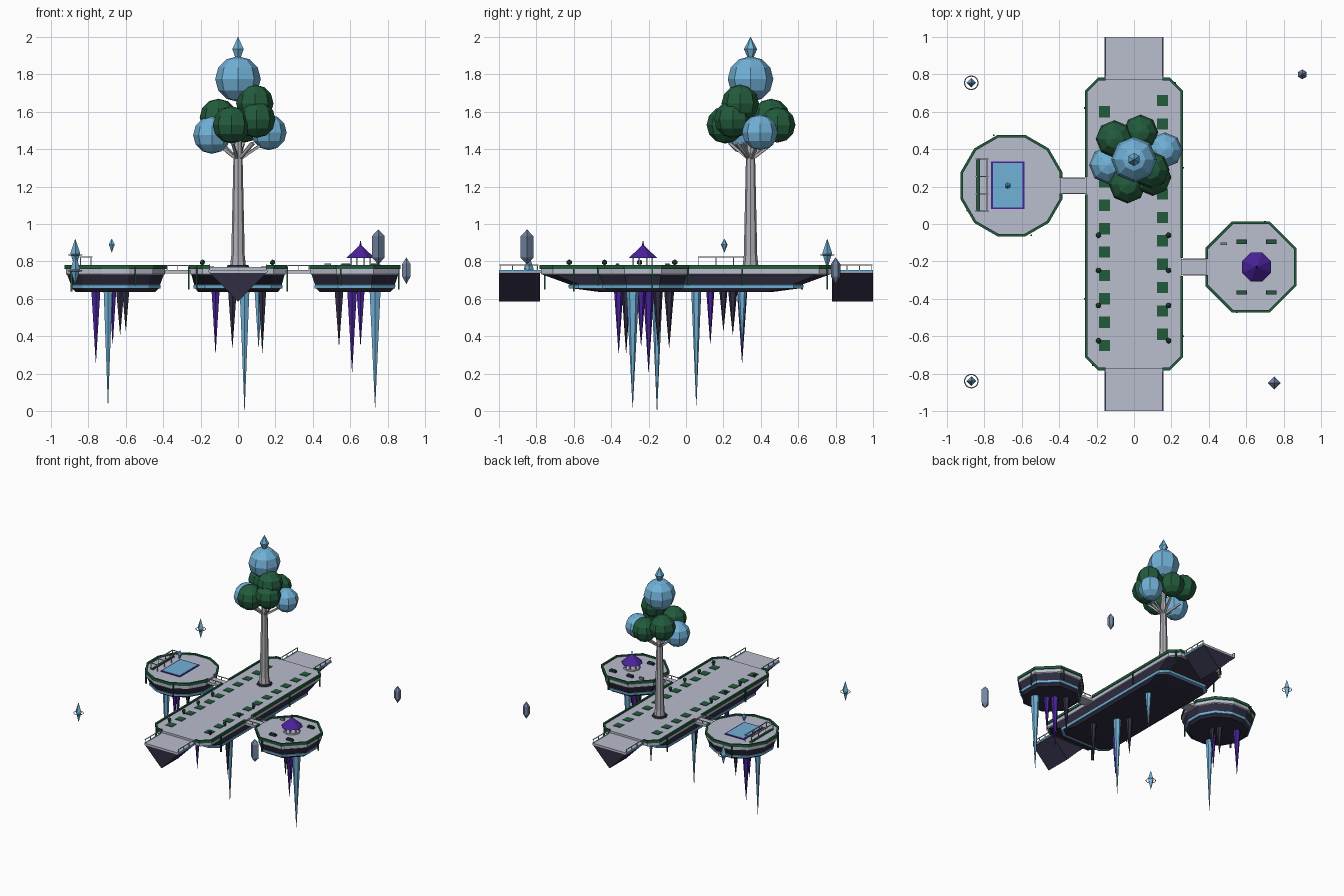
import bpy, bmesh, math
from mathutils import Vector, Matrix

cube = bpy.data.objects.get("Cube")
if cube:
    bpy.data.objects.remove(cube)


def material(name, r, g, b):
    m = bpy.data.materials.new(name)
    m.use_nodes = True
    m.diffuse_color = (r, g, b, 1)
    m.node_tree.nodes["Principled BSDF"].inputs["Base Color"].default_value = (r, g, b, 1)
    return m


STONE = material("pale stone", .49, .51, .61)
ROCK = material("dark rock", .03, .027, .055)
SKY = material("sky blue", .165, .44, .68)
GREEN = material("leaf green", .016, .105, .045)
PURPLE = material("violet", .07, .016, .32)
BARK = material("pale bark", .45, .44, .48)
SLATE = material("slate blue", .17, .24, .36)


def finish(name, bm, *mats):
    bmesh.ops.recalc_face_normals(bm, faces=bm.faces)
    mesh = bpy.data.meshes.new(name)
    bm.to_mesh(mesh)
    bm.free()
    for m in mats:
        mesh.materials.append(m)
    ob = bpy.data.objects.new(name, mesh)
    bpy.context.collection.objects.link(ob)
    return ob


def box(bm, x, y, z, sx, sy, sz):
    mat = Matrix.Translation((x, y, z)) @ Matrix.Diagonal((sx, sy, sz, 1))
    bmesh.ops.create_cube(bm, size=1, matrix=mat)


def bar(bm, p, q, w, h=None):
    p, q = Vector(p), Vector(q)
    d = q - p
    mat = Matrix.Translation((p + q) / 2) @ d.to_track_quat('X', 'Z').to_matrix().to_4x4()
    bmesh.ops.create_cube(bm, size=1, matrix=mat @ Matrix.Diagonal((d.length + w * .4, w, h or w, 1)))


def spindle(bm, x, y, profile, sides=6, turn=0):
    """Stack of cone sections from (z, radius) pairs, bottom to top."""
    for i, ((z1, r1), (z2, r2)) in enumerate(zip(profile, profile[1:])):
        mat = Matrix.Translation((x, y, (z1 + z2) / 2)) @ Matrix.Rotation(turn, 4, 'Z')
        bmesh.ops.create_cone(bm, segments=sides, radius1=r1, radius2=r2, depth=z2 - z1,
                              cap_ends=(i == 0 or i == len(profile) - 2), matrix=mat)
    bmesh.ops.remove_doubles(bm, verts=bm.verts, dist=1e-5)


def platform(name, outline, cx, cy, shrink_x, shrink_y):
    """Layered floating slab: stone deck, rock flank, blue band, tapered rock keel."""
    mx, my = (shrink_x + 1) / 2, (shrink_y + 1) / 2
    lx, ly = mx * .97, my * .97
    layers = [(.77, 1, 1), (.732, 1, 1), (.728, .975, .985), (.676, mx, my),
              (.674, mx + .012, my + .012), (.656, mx + .008, my + .008),
              (.655, lx, ly), (.637, shrink_x, shrink_y)]
    bm = bmesh.new()
    rings = [[bm.verts.new((cx + x * sx, cy + y * sy, z)) for x, y in outline]
             for z, sx, sy in layers]
    colour = [0, 0, 1, 2, 2, 2, 1]
    for a, b, c in zip(rings, rings[1:], colour):
        for i in range(len(outline)):
            j = (i + 1) % len(outline)
            bm.faces.new((a[i], a[j], b[j], b[i])).material_index = c
    bm.faces.new(rings[0])
    bm.faces.new(rings[-1]).material_index = 1
    finish(name, bm, STONE, ROCK, SKY)


def rim(name, paths):
    bm = bmesh.new()
    for path in paths:
        for a, b in zip(path, path[1:]):
            bar(bm, (*a, .77), (*b, .77), .014, .022)
    finish(name, bm, GREEN)


def polygon(n, apothem):
    r = apothem / math.cos(math.pi / n)
    return [(r * math.cos((i + .5) * math.tau / n), r * math.sin((i + .5) * math.tau / n))
            for i in range(n)]


# Main platform with hedge edging, open at the bridges
quarter = [(.255, .71), (.19, .775)]
main = quarter + [(-x, y) for x, y in reversed(quarter)]
main += [(-x, -y) for x, y in main]
platform("main_platform", main, 0, 0, .84, .6)
gaps = {1: -.23, -1: .205}
rim("main_hedge", [[(s * .155, e * .775), (s * .19, e * .775), (s * .255, e * .71),
                    (s * .255, gaps[s] + e * .05)] for s in (1, -1) for e in (1, -1)])

# Round islands and the bridges joining them
for name, n, apo, cx, cy, s in (("pool_island", 12, .265, -.655, .205, 1),
                                ("pavilion_island", 8, .237, .625, -.23, -1)):
    pts = polygon(n, apo)
    platform(name, pts, cx, cy, .8, .8)
    loop = [(cx + s * x, cy + s * y) for x, y in pts]
    rim(name + "_hedge", [[(cx + s * apo, cy + s * .045)] + loop + [(cx + s * apo, cy - s * .045)]])
    mid = -s * .322
    bm = bmesh.new()
    box(bm, mid, cy, .745, .15, .088, .02)
    for side in (-1, 1):
        y = cy + side * .042
        bar(bm, (mid - .06, y, .778), (mid + .06, y, .778), .005)
        for k in (-1, 0, 1):
            box(bm, mid + k * .058, y, .765, .005, .005, .03)
    finish(name + "_bridge", bm, STONE)

# End ramps: deck, wedge keel, blue edge strips and railings
for name, e in (("front", -1), ("back", 1)):
    bm = bmesh.new()
    box(bm, 0, e * .885, .745, .31, .23, .016)
    finish(name + "_ramp_deck", bm, STONE)
    bm = bmesh.new()
    ends = [[bm.verts.new((x, y, z)) for x, z in ((-.15, .738), (.15, .738), (0, .585))]
            for y in (e * .78, e)]
    for ring in ends:
        bm.faces.new(ring)
    for i in range(3):
        j = (i + 1) % 3
        bm.faces.new((ends[0][i], ends[0][j], ends[1][j], ends[1][i]))
    finish(name + "_ramp_keel", bm, ROCK)
    rails, strips = bmesh.new(), bmesh.new()
    for x in (-.153, .153):
        box(strips, x, e * .89, .749, .008, .218, .012)
        bar(rails, (x, e * .79, .78), (x, e * .995, .78), .005)
        for k in range(4):
            box(rails, x, e * (.795 + k * .066), .765, .005, .005, .03)
    finish(name + "_ramp_strips", strips, SKY)
    finish(name + "_ramp_rails", rails, STONE)

# Lawn tiles along both sides of the walk
bm = bmesh.new()
for x, start in ((-.157, -.65), (.153, -.59)):
    for i in range(11):
        box(bm, x, start + i * .125, .771, .06, .06, .006)
finish("lawn_tiles", bm, GREEN)

# Small round shrubs on stems
shrubs, stems = bmesh.new(), bmesh.new()
for x in (-.19, .185):
    for i in range(4):
        y = -.06 - i * .188
        box(stems, x, y, .775, .01, .01, .03)
        bmesh.ops.create_icosphere(shrubs, subdivisions=1, radius=.016,
                                   matrix=Matrix.Translation((x, y, .795)))
finish("shrubs", shrubs, GREEN)
finish("shrub_stems", stems, ROCK)

# Vines hanging over the edges
bm = bmesh.new()
for x, y, drop in ((-.264, .62, .12), (-.264, -.4, .1), (.264, -.6, .13), (.264, .3, .1),
                   (-.22, -.755, .12), (.22, .755, .12), (-.89, .07, .13), (-.55, -.06, .1),
                   (-.75, .475, .1), (.86, -.18, .12), (.55, -.472, .1), (.7, .012, .1)):
    box(bm, x, y, .77 - drop / 2, .009, .009, drop)
finish("hanging_vines", bm, GREEN)

# Hanging spikes under every platform: x, y, tip height, radius
spikes = {
    "blue": (SKY, [(-.695, .055, .03, .027), (.035, -.155, 0, .03), (.11, .3, .34, .025),
                   (.733, -.285, .02, .034)]),
    "violet": (PURPLE, [(-.76, .3, .26, .028), (-.67, .13, .36, .022), (-.12, -.36, .31, .025),
                        (.655, -.24, .35, .025), (.61, -.2, .21, .03)]),
    "rock": (ROCK, [(-.63, .25, .41, .025), (-.6, .2, .43, .022), (-.03, -.09, .34, .027),
                    (.13, -.32, .31, .024), (.54, -.15, .35, .027)])}
for name, (mat, items) in spikes.items():
    bm = bmesh.new()
    for x, y, tip, r in items:
        spindle(bm, x, y, [(tip, .001), (.648, r)])
    finish(name + "_spikes", bm, mat)

# Great tree: planter ring, trunk, branches, faceted foliage
TY = .345
bm = bmesh.new()
spindle(bm, 0, TY, [(.765, .062), (.782, .055)], 8)
finish("tree_planter", bm, ROCK)
bm = bmesh.new()
spindle(bm, 0, TY, [(.77, .043), (.83, .036), (1.38, .024), (1.6, .015)], 8)
foliage = {
    "green": (GREEN, [(-.035, .21, 1.53, .1), (.1, .25, 1.56, .1), (.09, .29, 1.645, .1),
                      (-.105, .455, 1.57, .1), (.035, .49, 1.53, .095)]),
    "blue": (SKY, [(-.14, .315, 1.475, .1), (.165, .395, 1.49, .095), (0, TY, 1.775, .122)])}
for name, (mat, balls) in foliage.items():
    leaf = bmesh.new()
    for x, y, z, r in balls:
        bmesh.ops.create_uvsphere(leaf, u_segments=8, v_segments=6, radius=r,
                                  matrix=Matrix.Translation((x, y, z)))
        if z < 1.7:
            bar(bm, (0, TY, 1.34), (x * .8, TY + (y - TY) * .8, 1.43), .014)
    finish(name + "_foliage", leaf, mat)
finish("tree_trunk", bm, BARK)

# Faceted crystals: tree top, above the pool, and the ringed floaters
bm = bmesh.new()
spindle(bm, 0, TY, [(1.88, .012), (1.935, .035), (2, .001)], 6)
spindle(bm, -.675, .205, [(.848, .001), (.89, .018), (.92, .001)], 6)
for y, z in ((.755, .76), (-.84, .675)):
    spindle(bm, -.87, y, [(z, .001), (z + .085, .026), (z + .16, .001)], 4)
finish("blue_crystals", bm, SKY)
for name, y, z in (("back", .755, .835), ("front", -.84, .75)):
    bpy.ops.mesh.primitive_torus_add(location=(-.87, y, z), major_radius=.036, minor_radius=.003,
                                     major_segments=20, minor_segments=4)
    ring = bpy.context.object
    ring.name = name + "_crystal_ring"
    ring.data.materials.append(STONE)
bm = bmesh.new()
spindle(bm, .75, -.85, [(.785, .001), (.82, .034), (.935, .034), (.97, .001)], 4)
spindle(bm, .9, .8, [(.68, .001), (.72, .026), (.785, .026), (.82, .001)], 6)
finish("slate_crystals", bm, SLATE)

# Pool with a violet border
bm = bmesh.new()
box(bm, -.675, .207, .771, .178, .256, .008)
finish("pool_border", bm, PURPLE)
bm = bmesh.new()
box(bm, -.675, .207, .773, .158, .236, .008)
finish("pool_water", bm, SKY)

# Pergola beside the pool
bm = bmesh.new()
for x in (-.842, -.785):
    bar(bm, (x, .065, .823), (x, .35, .823), .006)
    for k in range(4):
        box(bm, x, .068 + k * .093, .795, .005, .005, .055)
for k in range(4):
    y = .068 + k * .093
    bar(bm, (-.845, y, .823), (-.78, y, .823), .006)
finish("pergola", bm, STONE)
bm = bmesh.new()
box(bm, -.832, .207, .774, .016, .28, .012)
finish("pergola_planting", bm, GREEN)

# Pavilion: base, posts, roof and finial
PX, PY = .655, -.23
bm = bmesh.new()
spindle(bm, PX, PY, [(.768, .065), (.782, .065)], 8)
for i in range(8):
    a = (i + .5) * math.tau / 8
    box(bm, PX + .055 * math.cos(a), PY + .055 * math.sin(a), .797, .008, .008, .055)
finish("pavilion_posts", bm, STONE)
bm = bmesh.new()
spindle(bm, PX, PY, [(.818, .083), (.885, .006), (.91, .002)], 8, math.pi / 8)
finish("pavilion_roof", bm, PURPLE)

# Planter boxes and a bench around the pavilion
bm, beds = bmesh.new(), bmesh.new()
for x in (.577, .733):
    for y in (-.095, -.367):
        box(bm, x, y, .776, .056, .022, .014)
        box(beds, x, y, .785, .046, .016, .01)
finish("planter_boxes", bm, ROCK)
finish("planter_greens", beds, GREEN)
bm = bmesh.new()
box(bm, .48, -.105, .78, .035, .012, .02)
finish("bench", bm, SLATE)
